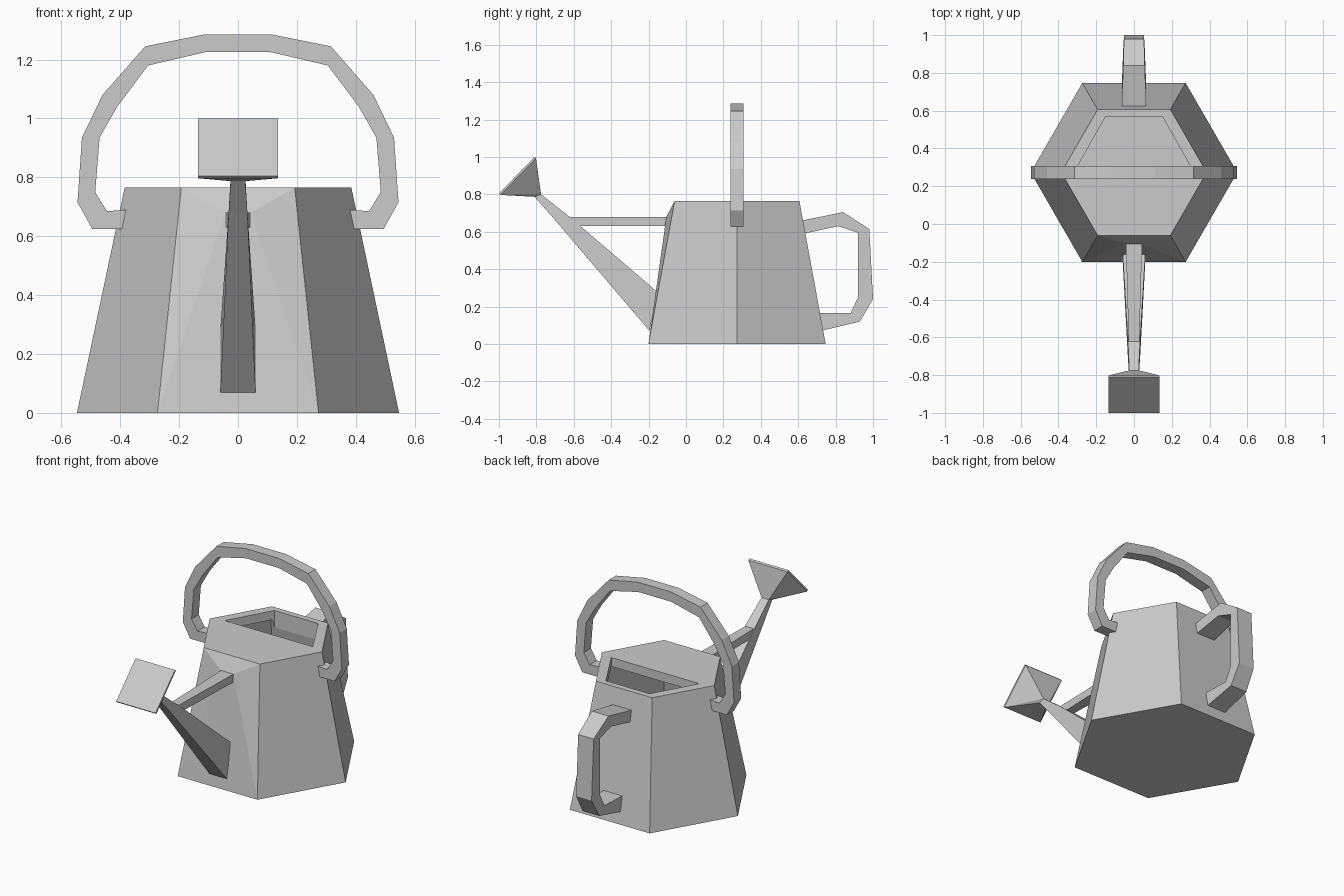
import bpy, bmesh
from math import cos, sin, radians
from mathutils import Vector

default = bpy.data.objects.get("Cube")
if default:
    bpy.data.objects.remove(default, do_unlink=True)

grey = bpy.data.materials.new("plain grey")
grey.use_nodes = True
grey.diffuse_color = (0.6, 0.6, 0.6, 1)
grey.node_tree.nodes["Principled BSDF"].inputs["Base Color"].default_value = (0.6, 0.6, 0.6, 1)

MID_Y = 0.273   # centre of the can body
HEIGHT = 0.765


def finish(name, bm):
    bmesh.ops.recalc_face_normals(bm, faces=bm.faces)
    mesh = bpy.data.meshes.new(name)
    bm.to_mesh(mesh)
    bm.free()
    mesh.materials.append(grey)
    obj = bpy.data.objects.new(name, mesh)
    bpy.context.collection.objects.link(obj)
    return obj


def hull(name, points):
    """Convex solid around the points, with flat regions merged."""
    bm = bmesh.new()
    for p in points:
        bm.verts.new(p)
    bmesh.ops.convex_hull(bm, input=bm.verts)
    bmesh.ops.dissolve_limit(bm, angle_limit=radians(0.5), verts=bm.verts, edges=bm.edges)
    return finish(name, bm)


def loft(name, outer, inner, widths, place):
    """Four-sided bar through pairs of outer and inner profile points."""
    bm = bmesh.new()
    rings = []
    for o, i, w in zip(outer, inner, widths):
        corners = [(o, -w), (o, w), (i, w), (i, -w)]
        rings.append([bm.verts.new(place(p[0], p[1], s)) for p, s in corners])
    for a, b in zip(rings, rings[1:]):
        for k in range(4):
            n = (k + 1) % 4
            bm.faces.new((a[k], a[n], b[n], b[k]))
    bm.faces.new(rings[0])
    bm.faces.new(rings[-1])
    return finish(name, bm)


def hexagon(radius, z):
    return [(radius * cos(radians(60 * k)), MID_Y + radius * sin(radians(60 * k)), z)
            for k in range(6)]


def side_plane(y, z, s):
    return (s, y, z)


# Six-sided body, its front pulled out slightly where the brace joins
brace_root = [(x, -0.105, z) for x in (-0.043, 0.043) for z in (0.63, 0.68)]
body = hull("body", hexagon(0.547, 0) + hexagon(0.385, HEIGHT) + brace_root)

# Hollow inside, and the half-hexagon filling hole in the top
cavity = hull("cavity_cutter", hexagon(0.477, 0.055) + hexagon(0.332, 0.71))
hole = hull("hole_cutter", [(x, y, z) for x0, y in ((0.302, 0.30), (0.15, 0.57))
                            for x in (-x0, x0) for z in (0.6, 0.9)])
for cutter in (cavity, hole):
    cutter.hide_render = True
    cutter.hide_set(True)
    cut = body.modifiers.new(cutter.name, "BOOLEAN")
    cut.operation = "DIFFERENCE"
    cut.solver = "EXACT"
    cut.object = cutter

# Apply the cuts and drop the cutters
bpy.context.view_layer.update()
cut_mesh = bpy.data.meshes.new_from_object(
    body.evaluated_get(bpy.context.evaluated_depsgraph_get()))
body.modifiers.clear()
body.data = cut_mesh
for cutter in (cavity, hole):
    bpy.data.objects.remove(cutter, do_unlink=True)

# Tapering spout and the brace that ties it to the body
loft("spout",
     [(-0.155, 0.28), (-0.62, 0.678), (-0.775, 0.80)],
     [(-0.195, 0.07), (-0.715, 0.68), (-0.81, 0.787)],
     [0.06, 0.032, 0.025], side_plane)
loft("spout_brace",
     [(-0.09, 0.68), (-0.63, 0.68)],
     [(-0.09, 0.63), (-0.58, 0.63)],
     [0.043, 0.028], side_plane)

# Flared rose with a thin square plate across its mouth
inset = Vector((0, 0.008, -0.008))
mouth = [Vector((x, y, z)) for x in (-0.135, 0.135) for y, z in ((-1.0, 0.805), (-0.81, 1.0))]
tip = [(x, y, z) for x in (-0.025, 0.025) for y, z in ((-0.81, 0.787), (-0.775, 0.80))]
hull("rose", [p + inset for p in mouth] + tip)
hull("rose_plate", mouth + [p + inset for p in mouth])

# Carrying handle arching from side to side: half profile, then mirrored
outer = [(-0.385, 0.625), (-0.495, 0.625), (-0.545, 0.715), (-0.53, 0.935),
         (-0.46, 1.08), (-0.315, 1.245), (-0.115, 1.285)]
inner = [(-0.378, 0.69), (-0.445, 0.685), (-0.485, 0.75), (-0.47, 0.935),
         (-0.41, 1.04), (-0.305, 1.18), (-0.112, 1.225)]


def mirrored(path):
    return path + [(-x, z) for x, z in reversed(path)]


loft("carrying_handle", mirrored(outer), mirrored(inner), [0.035] * 14,
     lambda x, z, s: (x, MID_Y + s, z))

# Pouring handle on the back
loft("back_handle",
     [(0.61, 0.658), (0.84, 0.705), (0.98, 0.615), (1.0, 0.24), (0.93, 0.12), (0.72, 0.07)],
     [(0.62, 0.588), (0.815, 0.63), (0.92, 0.595), (0.92, 0.25), (0.88, 0.165), (0.70, 0.165)],
     [0.065, 0.057, 0.053, 0.053, 0.057, 0.065], side_plane)
